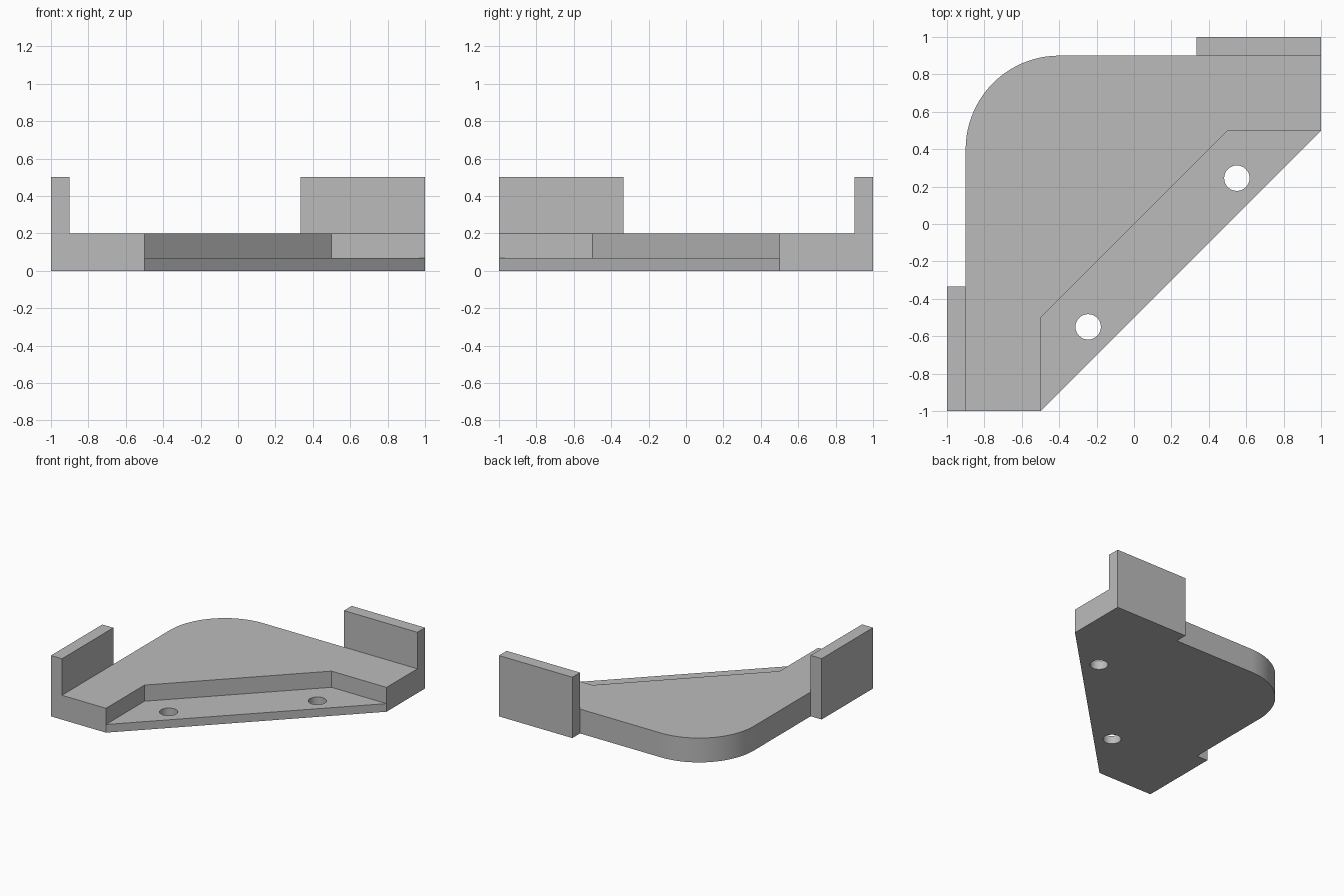
import bpy, bmesh
from math import sin, cos, pi, radians

cube = bpy.data.objects.get("Cube")
if cube:
    bpy.data.objects.remove(cube, do_unlink=True)

DECK, LEDGE, TOP = 0.2, 0.067, 0.5   # heights
EDGE, CORNER = 0.9, 0.5              # plate edge and corner radius
TAB_END = 0.333

grey = bpy.data.materials.new("plain grey")
grey.use_nodes = True
colour = (0.5, 0.5, 0.5, 1)
grey.diffuse_color = colour
grey.node_tree.nodes["Principled BSDF"].inputs["Base Color"].default_value = colour


def prism(name, outline, z0, z1):
    """Extrude a counter-clockwise outline from z0 to z1."""
    bm = bmesh.new()
    face = bm.faces.new([bm.verts.new((x, y, z0)) for x, y in outline])
    up = bmesh.ops.extrude_face_region(bm, geom=[face])["geom"]
    for v in up:
        if isinstance(v, bmesh.types.BMVert):
            v.co.z = z1
    bmesh.ops.recalc_face_normals(bm, faces=bm.faces)
    mesh = bpy.data.meshes.new(name)
    bm.to_mesh(mesh)
    bm.free()
    mesh.materials.append(grey)
    obj = bpy.data.objects.new(name, mesh)
    bpy.context.collection.objects.link(obj)
    return obj


def arc(cx, cy, r, a0, a1, n):
    return [(cx + r * cos(a0 + (a1 - a0) * i / n),
             cy + r * sin(a0 + (a1 - a0) * i / n)) for i in range(n + 1)]


def mirrored(points):
    """Reflect across the diagonal the bracket is symmetric about."""
    return [(-y, -x) for x, y in reversed(points)]


def combine(target, tool, operation):
    mod = target.modifiers.new(operation.lower(), "BOOLEAN")
    mod.operation, mod.solver, mod.object = operation, "EXACT", tool
    bpy.context.view_layer.objects.active = target
    bpy.ops.object.modifier_apply(modifier=mod.name)
    bpy.data.objects.remove(tool, do_unlink=True)


# Plate with one rounded corner, including the feet of both tabs
side = [(-EDGE, -TAB_END), (-1, -TAB_END), (-1, -1), (-0.5, -1)]
corner = arc(CORNER - EDGE, EDGE - CORNER, CORNER, pi / 2, pi, 32)
bracket = prism("corner_bracket", mirrored(side) + corner + side, 0, DECK)

# Sunken ledge along the diagonal edge
half = [(-0.5, -0.5), (-0.5, -1.5), (1.5, -1.5)]
pocket = prism("ledge_cutter", half + [(1.5, 0.5), (0.5, 0.5)], LEDGE, 1)
combine(bracket, pocket, "DIFFERENCE")

# Screw holes through the ledge
for x, y in ((0.55, 0.245), (-0.245, -0.55)):
    hole = prism("hole_cutter", arc(x, y, 0.068, 0, 2 * pi, 32)[:-1], -0.5, 1)
    combine(bracket, hole, "DIFFERENCE")

# Upright tabs at both ends
tab = [(-1, -1), (-EDGE, -1), (-EDGE, -TAB_END), (-1, -TAB_END)]
for outline in (tab, mirrored(tab)):
    combine(bracket, prism("upright_tab", outline, 0, TOP), "UNION")

bpy.ops.object.select_all(action="DESELECT")
bracket.select_set(True)
bpy.context.view_layer.objects.active = bracket
bpy.ops.object.shade_smooth_by_angle(angle=radians(30))
